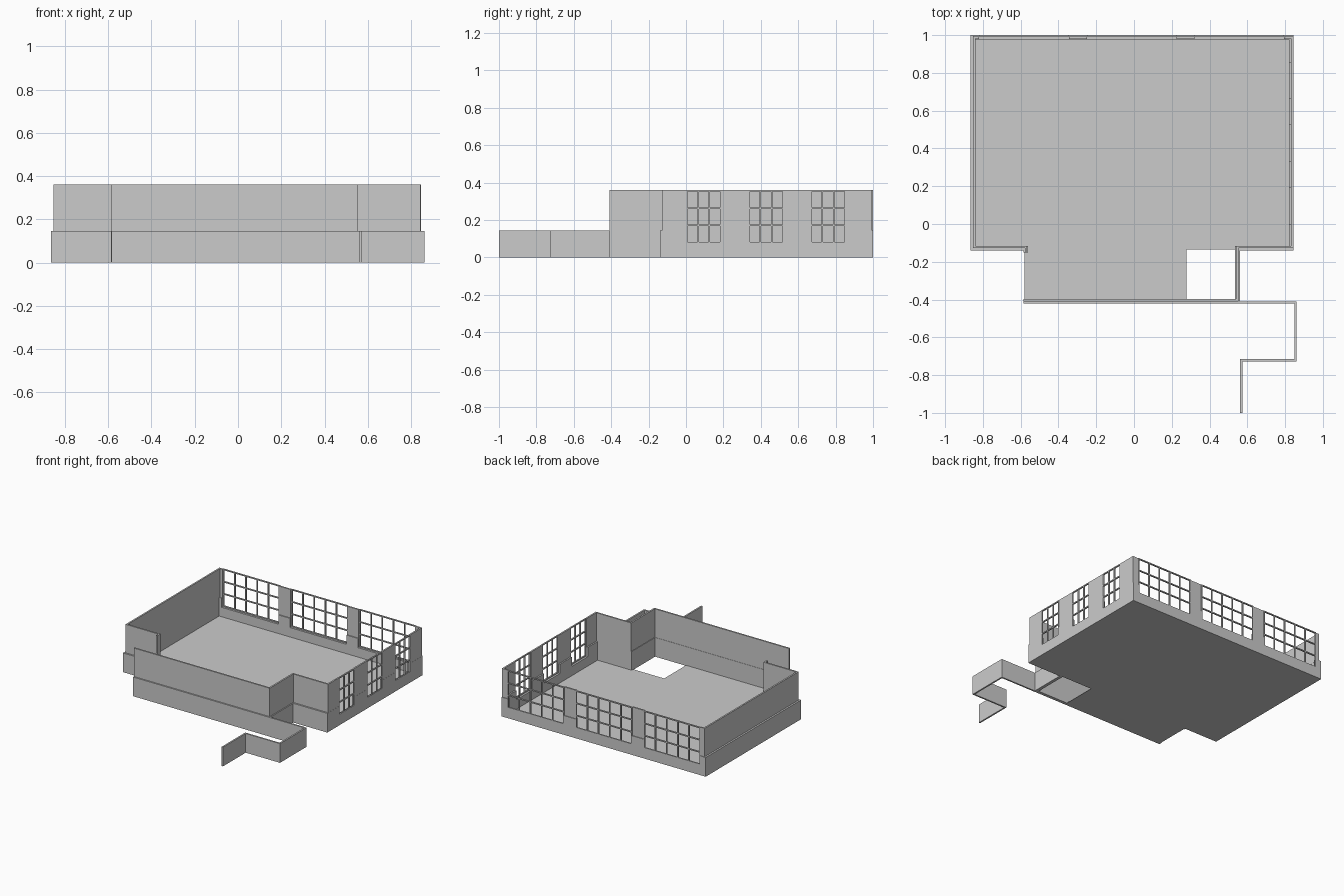
import bpy, bmesh
from mathutils import Vector

if "Cube" in bpy.data.objects:
    bpy.data.objects.remove(bpy.data.objects["Cube"])

grey = bpy.data.materials.new("plain grey")
grey.diffuse_color = (0.6, 0.6, 0.6, 1)
grey.use_nodes = True
grey.node_tree.nodes["Principled BSDF"].inputs["Base Color"].default_value = grey.diffuse_color


def finish(bm, name):
    bmesh.ops.recalc_face_normals(bm, faces=bm.faces[:])
    me = bpy.data.meshes.new(name)
    bm.to_mesh(me)
    bm.free()
    me.materials.append(grey)
    ob = bpy.data.objects.new(name, me)
    bpy.context.collection.objects.link(ob)
    return ob


def add_box(bm, lo, hi):
    vs = bmesh.ops.create_cube(bm, size=1)["verts"]
    for v in vs:
        v.co = Vector([lo[i] + (v.co[i] + 0.5) * (hi[i] - lo[i]) for i in range(3)])


def prism(name, outline, z0, z1):
    bm = bmesh.new()
    f = bm.faces.new([bm.verts.new((x, y, z0)) for x, y in outline])
    top = bmesh.ops.extrude_face_region(bm, geom=[f])["geom"]
    bmesh.ops.translate(bm, vec=(0, 0, z1 - z0),
                        verts=[g for g in top if isinstance(g, bmesh.types.BMVert)])
    return finish(bm, name)


def wall(name, path, thick, z0, z1):
    """Mitred wall of even thickness along an axis-aligned path."""
    pts = [Vector(p) for p in path]
    dirs = [(b - a).normalized() for a, b in zip(pts, pts[1:])]
    nor = [Vector((-d.y, d.x)) for d in dirs]
    left, right = [], []
    for i, p in enumerate(pts):
        off = nor[max(i - 1, 0)].copy()
        if 0 < i < len(pts) - 1:
            off += nor[i]
        left.append(p + off * thick / 2)
        right.append(p - off * thick / 2)
    return prism(name, left + right[::-1], z0, z1)


def plan(yf, xr, yn, x1, yb, x0, xd):
    return [(-0.585, yf), (xr, yf), (xr, yn), (x1, yn), (x1, yb),
            (x0, yb), (x0, yn), (xd, yn), (xd, -0.152)]


# Walls: thick base and thinner upper storey on the same plan
base = wall("base_wall", plan(-0.408, 0.548, -0.128, 0.833, 0.988, -0.853, -0.574),
            0.024, 0, 0.145)
upper = wall("upper_wall", plan(-0.404, 0.546, -0.122, 0.838, 0.989, -0.846, -0.572),
             0.012, 0.145, 0.36)

# Low garden wall stepping out to the front right
wall("garden_wall", [(0.55, -0.415), (0.855, -0.415), (0.855, -0.722),
                     (0.568, -0.722), (0.568, -1.0)], 0.012, 0, 0.145)

# Floor slab, leaving the corner bay open
prism("floor", [(-0.86, -0.135), (-0.58, -0.135), (-0.58, -0.41), (0.277, -0.41),
                (0.277, -0.135), (0.84, -0.135), (0.84, 0.995), (-0.86, 0.995)], 0, 0.004)

# Window openings: three at the back, three on the right
SILL, TOP = 0.075, 0.36
back = [(x, x + 0.475) for x in (-0.82, -0.25, 0.32)]
side = [(y, y + 0.19) for y in (0.0, 0.333, 0.665)]
bm = bmesh.new()
for a, b in back:
    add_box(bm, (a, 0.95, SILL), (b, 1.05, 0.5))
for a, b in side:
    add_box(bm, (0.80, a, SILL), (0.90, b, 0.5))
cutter = finish(bm, "window_cutter")
cutter.hide_render = True
cutter.hide_viewport = True
for ob in (base, upper):
    m = ob.modifiers.new("windows", "BOOLEAN")
    m.operation, m.solver, m.object = "DIFFERENCE", "EXACT", cutter


# Window grids of thin bars
def grid(name, a, b, cols, axis, d0, d1, bar=0.008):
    bm = bmesh.new()

    def piece(u0, u1, z0, z1):
        if axis == 0:
            add_box(bm, (u0, d0, z0), (u1, d1, z1))
        else:
            add_box(bm, (d0, u0, z0), (d1, u1, z1))
    for i in range(cols + 1):
        u = a + (b - a - bar) * i / cols
        piece(u, u + bar, SILL, TOP)
    for j in range(4):
        z = SILL + (TOP - SILL - bar) * j / 3
        piece(a, b, z, z + bar)
    finish(bm, name)


for i, (a, b) in enumerate(back):
    grid(f"back_window_{i + 1}", a, b, 5, 0, 0.99, 1.0)
for i, (a, b) in enumerate(side):
    grid(f"side_window_{i + 1}", a, b, 3, 1, 0.835, 0.845)
